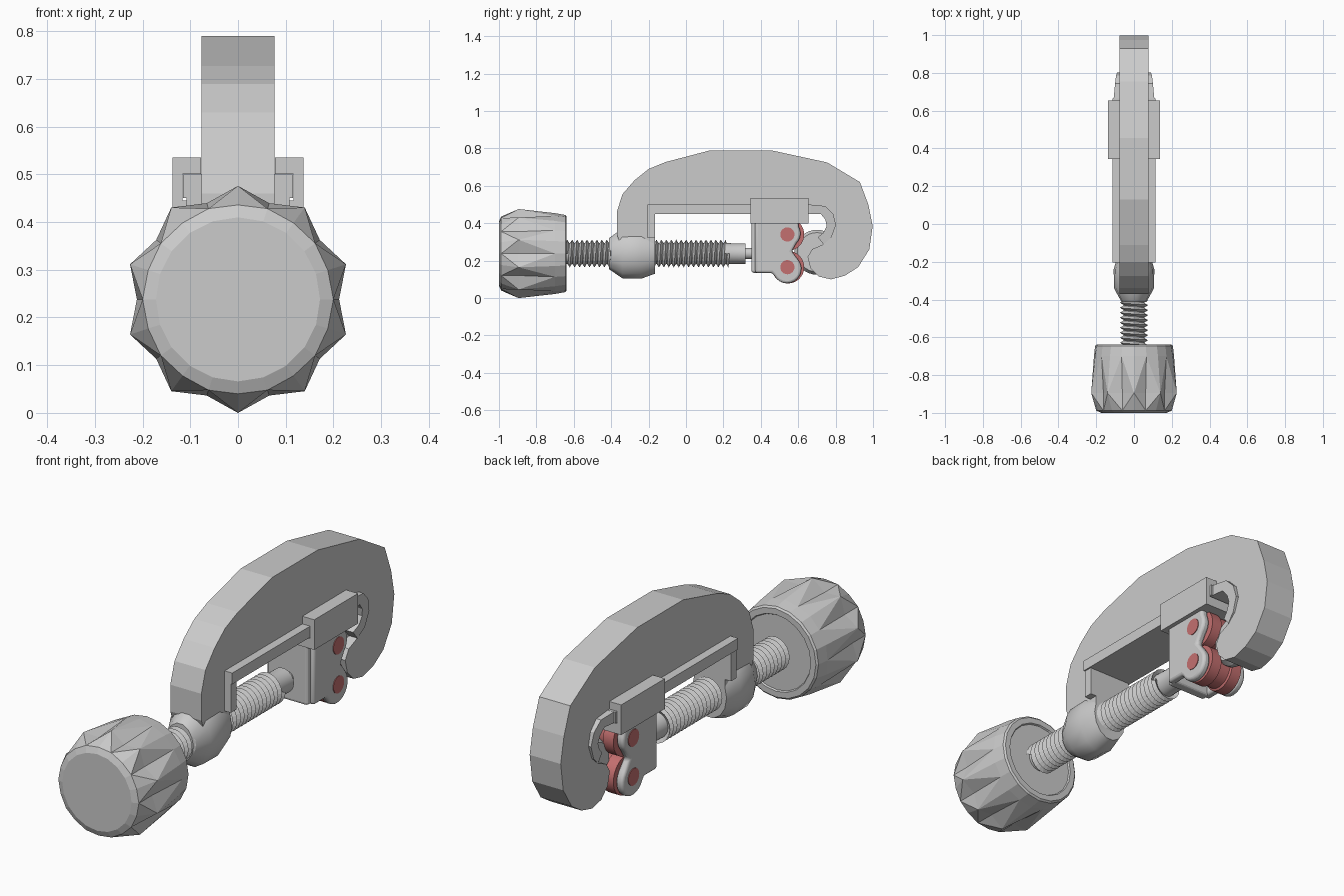
import bpy, bmesh
from math import sin, cos, pi, radians

if "Cube" in bpy.data.objects:
    bpy.data.objects.remove(bpy.data.objects["Cube"])

AXIS_Z = 0.238  # height of the screw axis

red = bpy.data.materials.new("red_roller")
red.diffuse_color = (0.55, 0.16, 0.16, 1)
red.use_nodes = True
red.node_tree.nodes["Principled BSDF"].inputs["Base Color"].default_value = red.diffuse_color


def make(name, verts, faces, mat=None, smooth=None, bevel=0):
    bm = bmesh.new()
    vs = [bm.verts.new(v) for v in verts]
    for f in faces:
        bm.faces.new([vs[i] for i in f])
    bmesh.ops.recalc_face_normals(bm, faces=bm.faces)
    me = bpy.data.meshes.new(name)
    bm.to_mesh(me)
    bm.free()
    ob = bpy.data.objects.new(name, me)
    bpy.context.collection.objects.link(ob)
    if mat:
        me.materials.append(mat)
    if bevel:
        b = ob.modifiers.new("bevel", 'BEVEL')
        b.width, b.segments = bevel, 3
        b.limit_method = 'ANGLE'
    if smooth:
        bpy.context.view_layer.objects.active = ob
        ob.select_set(True)
        bpy.ops.object.shade_smooth_by_angle(angle=radians(smooth))
        ob.select_set(False)
    return ob


def prism(name, pts, x0, x1, **kw):
    """Extrude a (y, z) outline from x0 to x1; x values may be per-point lists."""
    n = len(pts)
    a = x0 if isinstance(x0, list) else [x0] * n
    b = x1 if isinstance(x1, list) else [x1] * n
    verts = [(a[i], *p) for i, p in enumerate(pts)] + [(b[i], *p) for i, p in enumerate(pts)]
    faces = [range(n), range(n, 2 * n)]
    faces += [(i, (i + 1) % n, n + (i + 1) % n, n + i) for i in range(n)]
    return make(name, verts, faces, **kw)


def box(name, x0, x1, y0, y1, z0, z1, **kw):
    return prism(name, [(y0, z0), (y1, z0), (y1, z1), (y0, z1)], x0, x1, **kw)


def lathe(name, prof, axis, c, n=24, sx=1.0, **kw):
    """Revolve (position, radius) pairs about the x or y axis through c."""
    verts = []
    for t, r in prof:
        for i in range(n):
            u, w = r * cos(2 * pi * i / n), r * sin(2 * pi * i / n)
            verts.append((t, c[0] + u, c[1] + w) if axis == 'x' else (c[0] + u * sx, t, c[1] + w))
    m = len(prof)
    faces = [range(n), range((m - 1) * n, m * n)]
    for k in range(m - 1):
        for i in range(n):
            j = (i + 1) % n
            faces.append((k * n + i, k * n + j, (k + 1) * n + j, (k + 1) * n + i))
    return make(name, verts, faces, **kw)


def arc(cy, cz, r, a0, a1, n):
    return [(cy + r * cos(radians(a0 + (a1 - a0) * i / n)),
             cz + r * sin(radians(a0 + (a1 - a0) * i / n))) for i in range(n + 1)]


# C-shaped frame
prism("frame", [
    (-0.34, 0.26), (-0.37, 0.34), (-0.37, 0.46), (-0.34, 0.555), (-0.275, 0.63), (-0.20, 0.69),
    (-0.11, 0.727), (0.13, 0.79), (0.455, 0.79), (0.755, 0.725), (0.93, 0.62), (0.975, 0.50),
    (0.998, 0.385), (0.98, 0.26), (0.92, 0.165), (0.85, 0.12), (0.775, 0.10), (0.71, 0.115),
    (0.665, 0.16), (0.65, 0.22), (0.675, 0.262), (0.73, 0.285), (0.775, 0.325), (0.80, 0.39),
    (0.785, 0.45), (0.745, 0.49), (0.66, 0.497), (-0.165, 0.46), (-0.165, 0.26)],
    -0.077, 0.077)

# Threaded boss at the end of the frame
lathe("screw_boss", [(-0.412, 0.085), (-0.34, 0.136), (-0.24, 0.138), (-0.165, 0.11)],
      'y', (0, AXIS_Z), n=14, sx=0.78, smooth=35)

# Guide rail with its end leg and curled hook flange
box("guide_rail", -0.115, 0.115, -0.205, 0.665, 0.45, 0.50)
box("rail_leg", -0.108, 0.108, -0.205, -0.165, 0.32, 0.46)
outer = [(0.66, 0.50), (0.745, 0.492), (0.787, 0.45), (0.802, 0.39), (0.777, 0.325), (0.735, 0.287)]
inner = [(0.66, 0.45), (0.72, 0.45), (0.745, 0.42), (0.752, 0.385), (0.735, 0.35), (0.705, 0.325)]
w = [0.108, 0.10, 0.095, 0.09, 0.086, 0.078]
w2 = w + w[::-1]
prism("hook_flange", outer + inner[::-1], [-v for v in w2], w2)

# Cutting wheel in the jaw
lathe("cutting_wheel", [(-0.035, 0.105), (-0.012, 0.12), (0.012, 0.12), (0.035, 0.105)],
      'x', (0.70, 0.245), n=32, smooth=30)

# Screw: core, helical thread, plain tip
lathe("screw_core", [(-0.66, 0.056), (0.235, 0.056), (0.24, 0.055), (0.318, 0.055),
                     (0.318, 0.03), (0.37, 0.03)], 'y', (0, AXIS_Z), smooth=35)
n, pitch, turns = 20, 0.0265, 33
verts, faces = [], []
for k in range(turns * n + 1):
    a, y = 2 * pi * k / n, -0.655 + pitch * k / n
    for r, dy in ((0.053, 0), (0.074, pitch / 2)):
        verts.append((r * cos(a), y + dy, AXIS_Z + r * sin(a)))
for k in range(turns * n):
    faces.append((2 * k, 2 * k + 2, 2 * k + 3, 2 * k + 1))
    if k + n + 1 <= turns * n:
        faces.append((2 * k + 1, 2 * k + 3, 2 * (k + n + 1), 2 * (k + n)))
make("screw_thread", verts, faces)

# Knob: ten crests with diamond-shaped notches between them
rings = [(-1.0, 0.172, 0.172), (-0.988, 0.198, 0.2), (-0.895, 0.238, 0.2),
         (-0.70, 0.216, 0.212), (-0.645, 0.206, 0.206), (-0.638, 0.198, 0.198),
         (-0.638, 0.172, 0.172), (-0.645, 0.168, 0.168)]  # y, crest radius, valley radius
n = 20
verts, faces = [], [range(n), range(7 * n, 8 * n)]
for y, rc, rv in rings:
    for i in range(n):
        r, a = (rv if i % 2 else rc), pi / 2 + 2 * pi * i / n
        verts.append((r * cos(a), y, AXIS_Z + r * sin(a)))
for k in range(7):
    for i in range(n):
        j = (i + 1) % n
        a, b, c, d = k * n + i, k * n + j, (k + 1) * n + j, (k + 1) * n + i
        if k not in (1, 2):
            faces.append((a, b, c, d))
        elif (k == 1) == (i % 2 == 1):
            faces += [(a, b, c), (a, c, d)]
        else:
            faces += [(a, b, d), (b, c, d)]
make("knob", verts, faces)

# Sliding carriage: channel around the rail, back wall
box("carriage_deck", -0.137, 0.137, 0.345, 0.655, 0.40, 0.445)
box("carriage_wall", -0.10, 0.10, 0.35, 0.40, 0.135, 0.41, bevel=0.012)
plate = ([(0.37, 0.41), (0.37, 0.135), (0.46, 0.135)] + arc(0.54, 0.156, 0.077, 205, 400, 12)
         + [(0.565, 0.25)] + arc(0.54, 0.345, 0.072, -45, 30, 6) + [(0.60, 0.41)])
for s, side in ((1, "right"), (-1, "left")):
    box("carriage_side_" + side, s * 0.116, s * 0.137, 0.345, 0.655, 0.44, 0.535)
    box("carriage_lip_" + side, s * 0.078, s * 0.117, 0.345, 0.655, 0.501, 0.535)
    prism("roller_plate_" + side, plate, s * 0.082, s * 0.118, bevel=0.012, smooth=40)

# Red rollers with their pins
for z, tag in ((0.34, "upper"), (0.165, "lower")):
    lathe("roller_" + tag, [(-0.082, 0.087), (-0.03, 0.087), (-0.025, 0.078), (0.025, 0.078),
                            (0.03, 0.087), (0.082, 0.087)], 'x', (0.545, z), n=32,
          mat=red, smooth=30)
    lathe("roller_pin_" + tag, [(-0.121, 0.038), (0.121, 0.038)], 'x', (0.542, z),
          mat=red, smooth=30)
